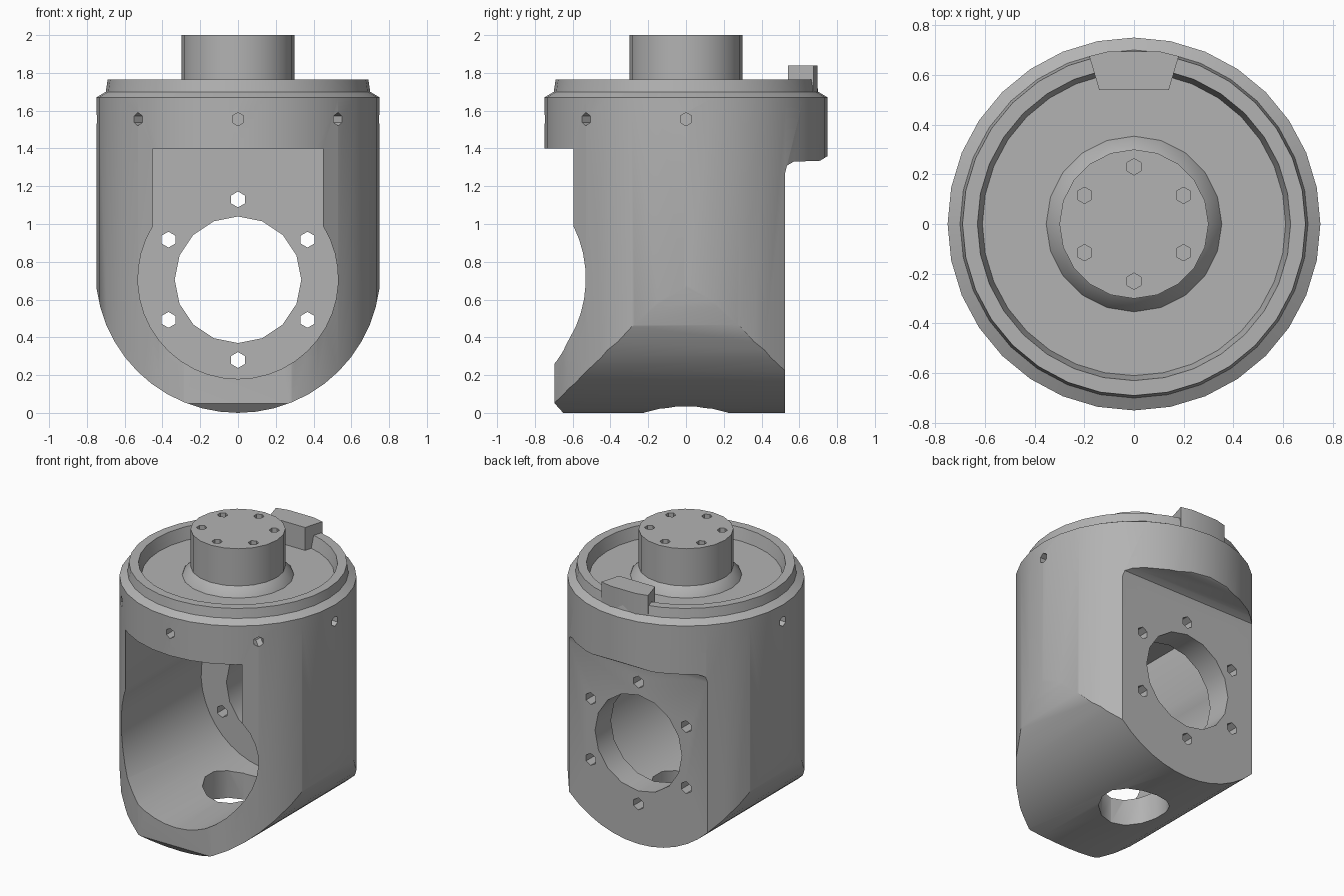
import bpy, bmesh, math
from mathutils import Matrix, Vector

cube = bpy.data.objects.get("Cube")
if cube:
    bpy.data.objects.remove(cube)

grey = bpy.data.materials.new("machined_grey")
grey.use_nodes = True
colour = (0.45, 0.45, 0.45, 1)
grey.diffuse_color = colour
grey.node_tree.nodes["Principled BSDF"].inputs["Base Color"].default_value = colour


def finish(name, bm):
    bmesh.ops.recalc_face_normals(bm, faces=bm.faces)
    mesh = bpy.data.meshes.new(name)
    bm.to_mesh(mesh)
    bm.free()
    mesh.materials.append(grey)
    ob = bpy.data.objects.new(name, mesh)
    bpy.context.collection.objects.link(ob)
    return ob


def prism(name, outline, axis, low, high):
    """Extrude a 2D outline along the x, y or z axis."""
    place = {"x": lambda a, b, t: (t, a, b),
             "y": lambda a, b, t: (a, t, b),
             "z": lambda a, b, t: (a, b, t)}[axis]
    bm = bmesh.new()
    ends = [[bm.verts.new(place(a, b, t)) for a, b in outline] for t in (low, high)]
    bm.faces.new(ends[0])
    bm.faces.new(ends[1])
    n = len(outline)
    for i in range(n):
        j = (i + 1) % n
        bm.faces.new((ends[0][i], ends[0][j], ends[1][j], ends[1][i]))
    return finish(name, bm)


def lathe(name, profile, sides):
    """Revolve a profile that starts and ends on the z axis."""
    bm = bmesh.new()
    verts = [bm.verts.new((r, 0, z)) for r, z in profile]
    edges = [bm.edges.new(pair) for pair in zip(verts, verts[1:])]
    bmesh.ops.spin(bm, geom=verts + edges, cent=(0, 0, 0), axis=(0, 0, 1),
                   angle=math.tau, steps=sides)
    bmesh.ops.remove_doubles(bm, verts=bm.verts, dist=0.0005)
    return finish(name, bm)


def arc(radius, height, start, end, steps):
    angles = [math.radians(start + (end - start) * i / steps) for i in range(steps + 1)]
    return [(radius * math.cos(a), height + radius * math.sin(a)) for a in angles]


def drill(name, centre, direction, radius, depth, sides=6):
    bm = bmesh.new()
    turn = Vector(direction).to_track_quat("Z", "Y").to_matrix().to_4x4()
    bmesh.ops.create_cone(bm, cap_ends=True, segments=sides, radius1=radius,
                          radius2=radius, depth=depth,
                          matrix=Matrix.Translation(centre) @ turn)
    return finish(name, bm)


def combine(ob, tool, operation="DIFFERENCE"):
    mod = ob.modifiers.new("cut", "BOOLEAN")
    mod.operation = operation
    mod.solver = "EXACT"
    mod.object = tool
    bpy.context.view_layer.objects.active = ob
    bpy.ops.object.modifier_apply(modifier=mod.name)
    bpy.data.objects.remove(tool)


# Round housing with a stepped rim and recessed top
housing = lathe("housing", [(0, -0.1), (0.75, -0.1), (0.75, 1.67), (0.7, 1.7),
                            (0.69, 1.765), (0.63, 1.765), (0.61, 1.68), (0, 1.68)], 32)

# Rounded underside
u_shape = [(0.755, 2.5)] + arc(0.755, 0.755, 0, -180, 24) + [(-0.755, 2.5)]
combine(housing, prism("underside_form", u_shape, "y", -1, 1), "INTERSECT")

# Flat mounting face at the back under a filleted ledge
back = [(0.525, -0.2), (0.525, 1.27), (0.535, 1.31), (0.57, 1.33), (0.71, 1.335),
        (0.75, 1.36), (1, 1.37), (1, -0.2)]
combine(housing, prism("back_cutter", back, "x", -1, 1))

# Flattened and chamfered lower front lip
lip = [(-1, -0.2), (-0.63, -0.2), (-0.65, 0), (-0.695, 0.05), (-0.695, 1.2), (-1, 1.2)]
combine(housing, prism("lip_cutter", lip, "x", -1, 1))

# Open front cavity, straight above and round below
cavity = [(0.45, 1.4)] + arc(0.53, 0.71, 32, -212, 28) + [(-0.45, 1.4)]
combine(housing, prism("cavity_cutter", cavity, "y", -1, 0.35))

# Main bore and bolt circle through the back wall
combine(housing, drill("bore_cutter", (0, 0.45, 0.705), (0, 1, 0), 0.335, 0.5, 16))
for i in range(6):
    a = math.radians(30 + 60 * i)
    spot = (0.425 * math.cos(a), 0.45, 0.705 + 0.425 * math.sin(a))
    combine(housing, drill("bolt_cutter", spot, (0, 1, 0), 0.042, 0.4))

# Drain hole in the underside
combine(housing, drill("drain_cutter", (0, 0, 0.1), (0, 0, 1), 0.225, 0.5, 14))

# Radial set screw holes around the front and sides of the collar
for i in range(5):
    a = math.radians(180 + 45 * i)
    way = Vector((math.cos(a), math.sin(a), 0))
    combine(housing, drill("screw_cutter", way * 0.75 + Vector((0, 0, 1.555)), way, 0.035, 0.2))

# Flared output hub with six blind holes
hub = lathe("output_hub", [(0, 1.66), (0.36, 1.66), (0.35, 1.69), (0.3, 1.74), (0.3, 2), (0, 2)], 20)
for i in range(6):
    a = math.radians(30 + 60 * i)
    combine(hub, drill("hub_cutter", (0.23 * math.cos(a), 0.23 * math.sin(a), 2),
                       (0, 0, 1), 0.033, 0.2))

# Locating key on the rear of the rim
key_outline = [(-0.14, 0.54), (0.14, 0.54), (0.18, 0.675), (0.1, 0.695), (-0.1, 0.695), (-0.18, 0.675)]
key = prism("locating_key", key_outline, "z", 1.67, 1.84)

# Smooth round walls with crisp edges
for ob in (housing, hub, key):
    bpy.ops.object.select_all(action="DESELECT")
    ob.select_set(True)
    bpy.context.view_layer.objects.active = ob
    bpy.ops.object.shade_smooth_by_angle(angle=math.radians(30))
